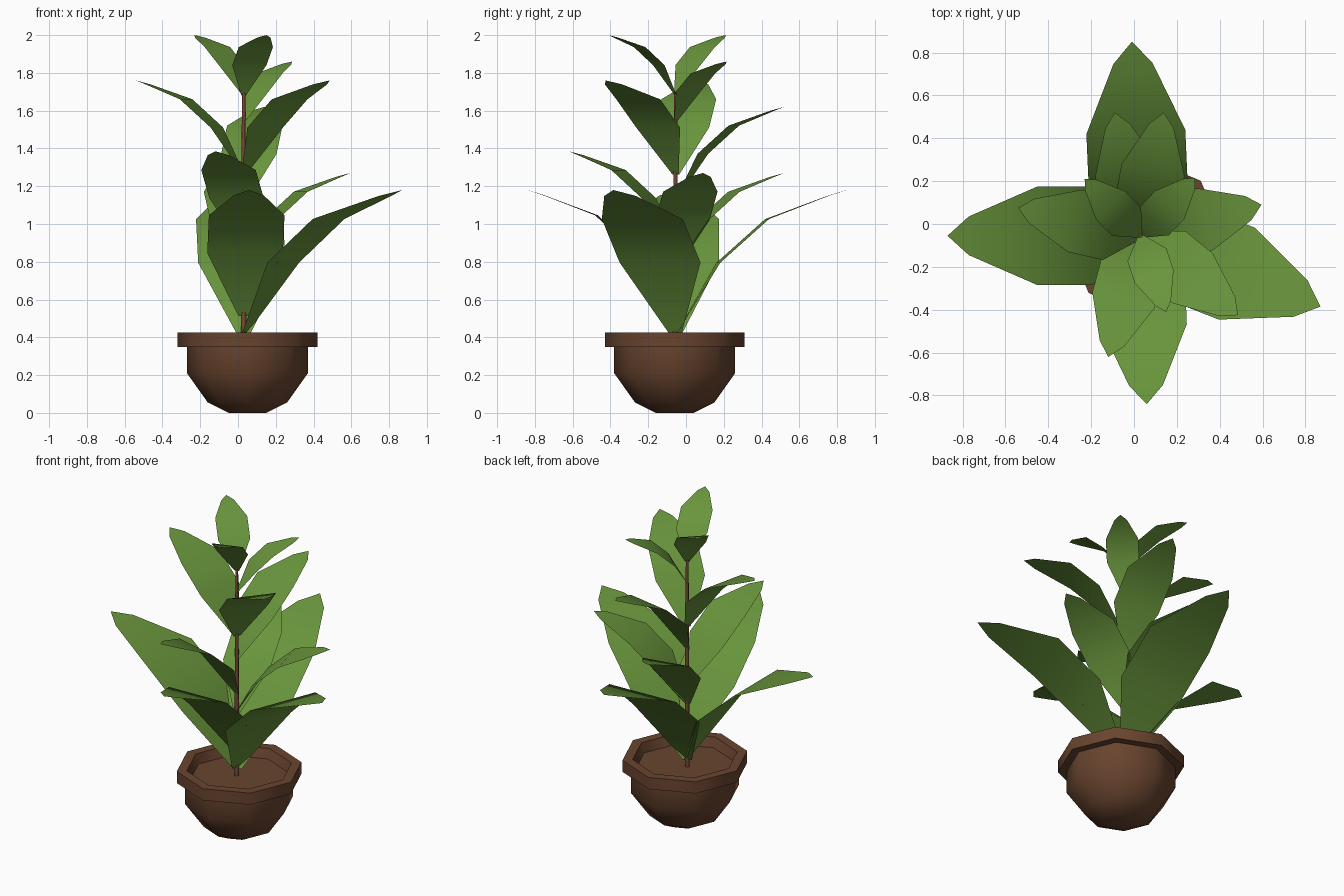
import bpy, bmesh, math
from mathutils import Vector

if "Cube" in bpy.data.objects:
    bpy.data.objects.remove(bpy.data.objects["Cube"])


def material(name, rgb):
    m = bpy.data.materials.new(name)
    m.diffuse_color = (*rgb, 1)
    m.use_nodes = True
    m.node_tree.nodes["Principled BSDF"].inputs["Base Color"].default_value = m.diffuse_color
    return m


LEAF = material("leaf green", (0.14, 0.30, 0.045))
POT = material("pot brown", (0.14, 0.058, 0.028))
STEM = material("stem brown", (0.18, 0.065, 0.037))


def make(name, verts, faces, mat, angle):
    me = bpy.data.meshes.new(name)
    me.from_pydata(verts, [], faces)
    me.materials.append(mat)
    me.shade_smooth()
    me.set_sharp_from_angle(angle=math.radians(angle))
    ob = bpy.data.objects.new(name, me)
    bpy.context.collection.objects.link(ob)
    return ob


def lathe(name, profile, centre, sides, mat, angle):
    """Spin (radius, z) points around centre; flat caps at both ends."""
    verts, faces = [], []
    for r, z in profile:
        for k in range(sides):
            a = 2 * math.pi * k / sides
            verts.append((centre[0] + r * math.cos(a), centre[1] + r * math.sin(a), z))
    for i in range(len(profile) - 1):
        for k in range(sides):
            n = (k + 1) % sides
            a, b = i * sides, (i + 1) * sides
            faces.append((a + k, a + n, b + n, b + k))
    faces.append(tuple(reversed(range(sides))))
    last = (len(profile) - 1) * sides
    faces.append(tuple(range(last, last + sides)))
    return make(name, verts, faces, mat, angle)


# Eight-sided pot with rim and recessed soil level
lathe("pot", [(0.10, 0), (0.21, 0.055), (0.32, 0.21), (0.32, 0.35), (0.37, 0.35),
              (0.37, 0.425), (0.31, 0.425), (0.29, 0.365)], (0.05, -0.06), 8, POT, 50)

# Thin stem
ORIGIN = (0.03, -0.055)
lathe("stem", [(0.015, 0.36), (0.013, 1.1), (0.009, 1.70)], ORIGIN, 6, STEM, 65)

# Leaf cross-sections: (outward, height, half width), relative to leaf reach
SECTIONS = [(0, 0, 0.035), (0.25, 0.425, 0.255), (0.535, 0.68, 0.255), (0.89, 0.815, 0.10)]
TIP_RISE = 0.85


def leaf(name, tip):
    d = Vector((tip[0] - ORIGIN[0], tip[1] - ORIGIN[1], 0))
    reach = d.length
    d.normalize()
    side = Vector((-d.y, d.x, 0))
    base = Vector((*ORIGIN, tip[2] - TIP_RISE * reach))
    verts = []
    for out, up, half in SECTIONS:
        c = base + d * out * reach + Vector((0, 0, up * reach))
        verts += [c - side * half * reach, c + side * half * reach]
    verts.append(Vector(tip))
    faces = [(2 * i, 2 * i + 2, 2 * i + 3, 2 * i + 1) for i in range(3)] + [(6, 8, 7)]
    make(name, verts, faces, LEAF, 60)


# Leaf tips, from the large lower whorl to the small crown
TIPS = {
    "lower_leaf": [(-0.01, 0.85, 1.18), (-0.87, -0.055, 1.18), (0.06, -0.84, 1.18),
                   (0.87, -0.385, 1.18)],
    "middle_leaf": [(0.595, 0.09, 1.27), (-0.09, 0.52, 1.27), (-0.12, -0.62, 1.385)],
    "upper_leaf": [(0.485, -0.425, 1.76), (-0.54, 0.075, 1.76), (0.14, 0.52, 1.62)],
    "crown_leaf": [(0.15, -0.41, 2.0), (-0.23, 0.21, 2.0), (0.285, 0.215, 1.86)],
}
for group, tips in TIPS.items():
    for i, t in enumerate(tips):
        leaf(f"{group}_{i + 1}", t)
